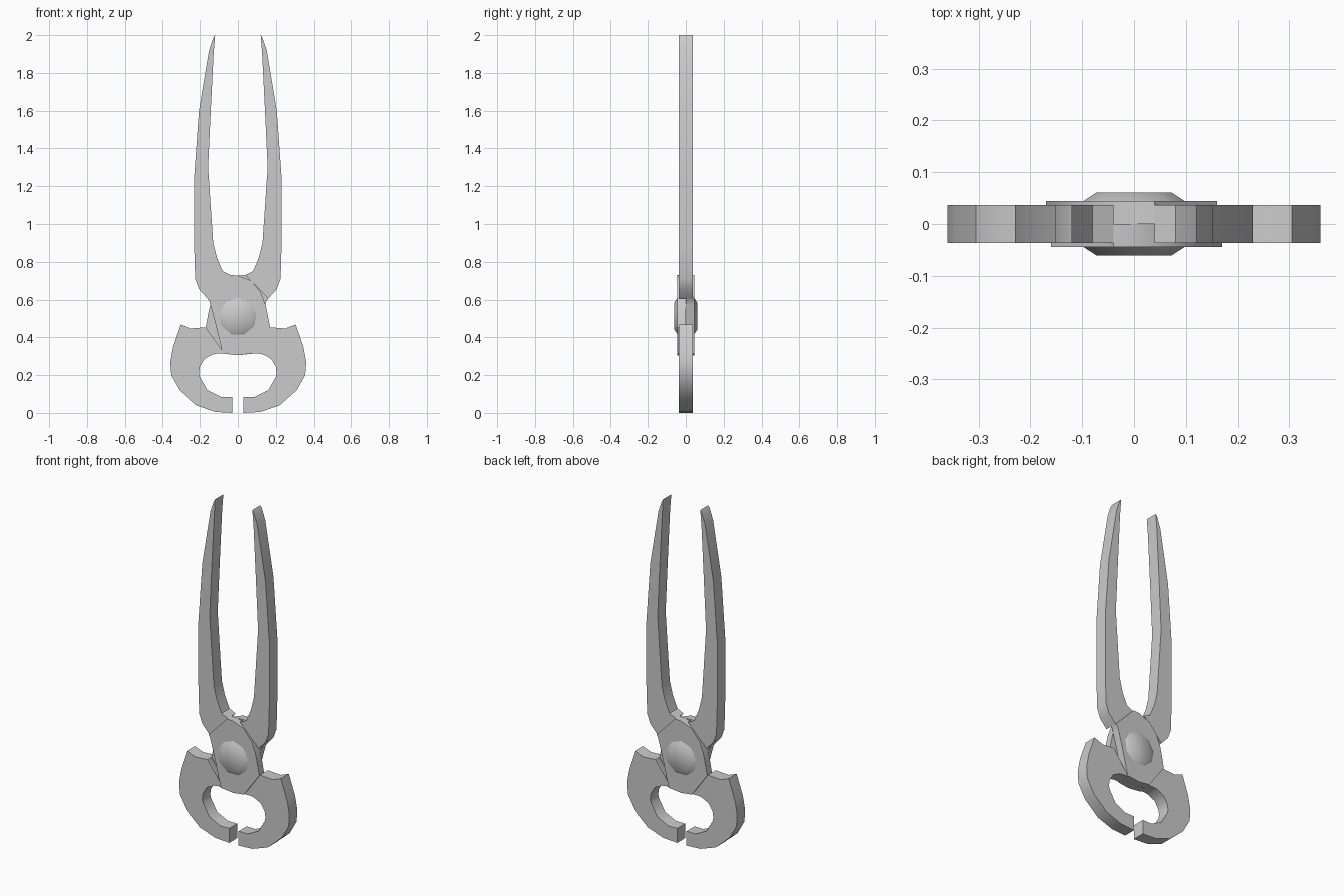
import bpy, bmesh, math
from mathutils import Matrix

if "Cube" in bpy.data.objects:
    bpy.data.objects.remove(bpy.data.objects["Cube"])

# Stations along one lever: outer x, z then inner x, z
JAW = [(.03, 0, .03, .085), (.12, .005, .09, .085), (.22, .04, .16, .12),
       (.31, .12, .20, .19), (.355, .20, .205, .21), (.36, .27, .20, .245),
       (.345, .35, .175, .287), (.305, .468, .13, .31), (.25, .447, .11, .314),
       (.17, .453, .07, .314)]
PLATE = [(.17, .453, .07, .314), (.155, .53, 0, .305), (.145, .575, -.08, .314),
         (.12, .64, -.12, .48), (.07, .70, -.145, .572), (0, .727, -.15, .59),
         (-.04, .73, -.16, .605)]
HANDLE = [(-.04, .73, -.16, .605), (-.08, .75, -.205, .655), (-.11, .82, -.225, .71),
          (-.13, .90, -.23, .88), (-.157, 1.3, -.23, 1.25), (-.142, 1.62, -.205, 1.6),
          (-.128, 1.9, -.152, 1.92), (-.12, 2.0, -.13, 1.985)]


def finish(name, bm):
    bmesh.ops.recalc_face_normals(bm, faces=bm.faces[:])
    me = bpy.data.meshes.new(name)
    bm.to_mesh(me)
    bm.free()
    ob = bpy.data.objects.new(name, me)
    bpy.context.collection.objects.link(ob)
    return ob


def lever(name, turn):
    # Loft rectangular sections; the pivot plate keeps only the front half
    bm = bmesh.new()
    rings = []
    for stations, y0, y1 in ((JAW, -.037, .037), (PLATE, -.044, 0), (HANDLE, -.037, .037)):
        for ox, oz, ix, iz in stations:
            rings.append([bm.verts.new(p) for p in
                          ((ox, y0, oz), (ix, y0, iz), (ix, y1, iz), (ox, y1, oz))])
    for a, b in zip(rings, rings[1:]):
        for i in range(4):
            j = (i + 1) % 4
            bm.faces.new((a[i], a[j], b[j], b[i]))
    bm.faces.new(rings[0])
    bm.faces.new(rings[-1])
    bm.transform(Matrix.Rotation(turn, 4, 'Z'))
    return finish(name, bm)


lever("front_lever", 0)
lever("back_lever", math.pi)

# Pivot rivet with a bevelled head on each side
bm = bmesh.new()
rings = []
for y, r in ((-.061, .073), (-.04, .106), (.04, .106), (.061, .073)):
    rings.append([bm.verts.new((r * math.cos(a), y, .51 + r * math.sin(a)))
                  for a in (math.tau * (k + .25) / 9 for k in range(9))])
for a, b in zip(rings, rings[1:]):
    for i in range(9):
        j = (i + 1) % 9
        bm.faces.new((a[i], a[j], b[j], b[i]))
bm.faces.new(rings[0])
bm.faces.new(rings[-1])
rivet = finish("pivot_rivet", bm)

# Soften shallow creases
for ob in bpy.context.collection.objects:
    ob.select_set(True)
bpy.context.view_layer.objects.active = rivet
bpy.ops.object.shade_smooth_by_angle(angle=math.radians(40))
